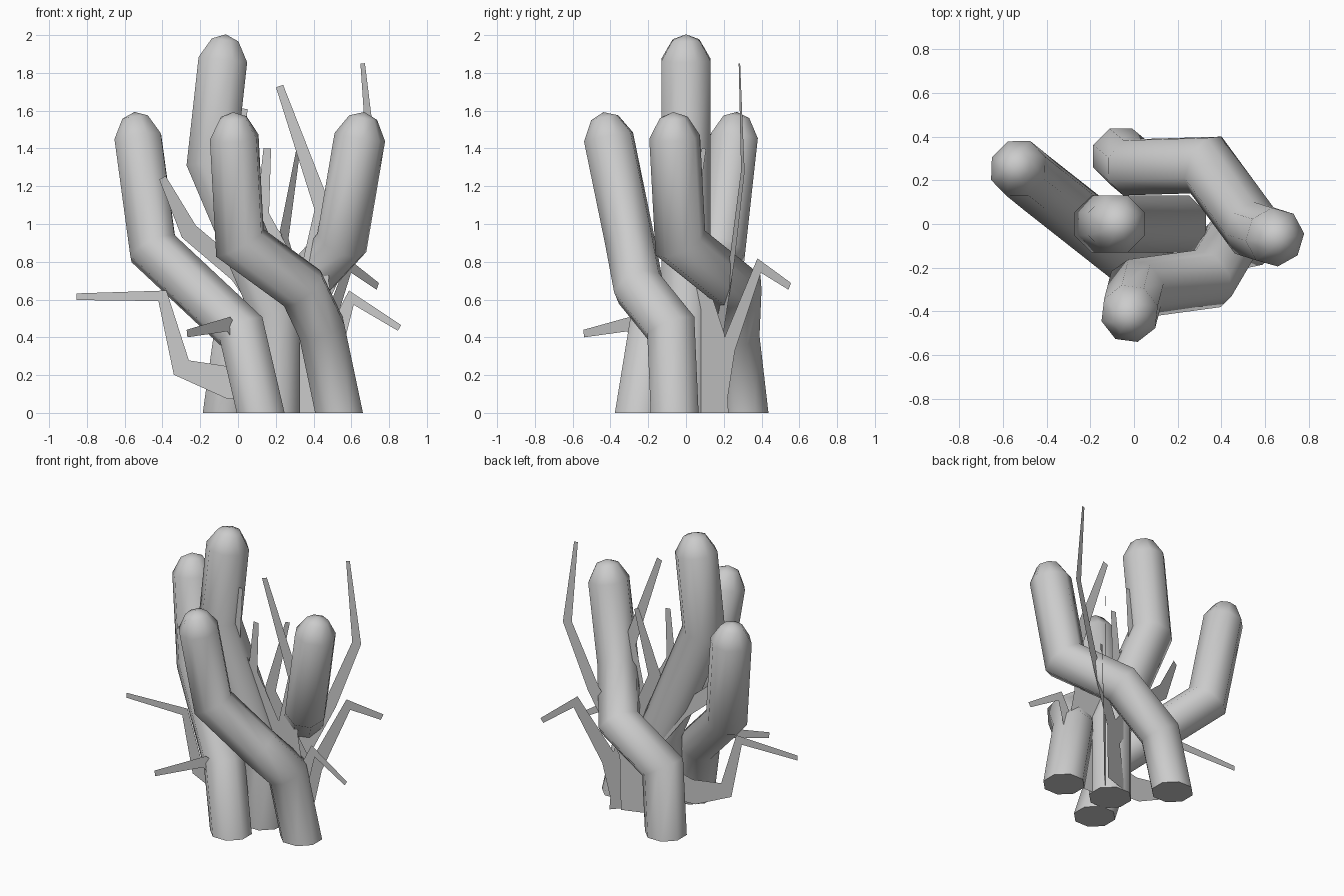
import bpy, bmesh, math
from mathutils import Vector

if "Cube" in bpy.data.objects:
    bpy.data.objects.remove(bpy.data.objects["Cube"])


def finish(name, bm, angle=None):
    me = bpy.data.meshes.new(name)
    bm.to_mesh(me)
    bm.free()
    ob = bpy.data.objects.new(name, me)
    bpy.context.collection.objects.link(ob)
    if angle:
        bpy.ops.object.select_all(action='DESELECT')
        ob.select_set(True)
        bpy.context.view_layer.objects.active = ob
        bpy.ops.object.shade_smooth_by_angle(angle=math.radians(angle))
    return ob


def tube(name, pts, r=0.137, sides=8):
    """Eight-sided bent tube with mitred elbows, flat foot and domed tip."""
    pts = [Vector(p) for p in pts]
    bm = bmesh.new()
    dirs = [(b - a).normalized() for a, b in zip(pts, pts[1:])]
    d = dirs[0]
    n = Vector((0, 1, 0))
    # foot ring lies flat on the ground
    start = [Vector((0, 0, 0)) + r * Vector((math.cos(t), math.sin(t), 0))
             for t in [math.tau * (i + .5) / sides for i in range(sides)]]
    ring = [pts[0] + o for o in start]
    rings = [[bm.verts.new(c) for c in ring]]
    for i in range(1, len(pts)):
        d = dirs[i - 1]
        m = d if i == len(pts) - 1 else (d + dirs[i]).normalized()
        # slide the previous ring along the segment onto the mitre plane
        ring = [c + d * ((pts[i] - c).dot(m) / d.dot(m)) for c in ring]
        rings.append([bm.verts.new(c) for c in ring])
    end = pts[-1]
    rings.append([bm.verts.new(end + (c - end) * 0.55 + d * 0.105) for c in ring])
    for a, b in zip(rings, rings[1:]):
        for i in range(sides):
            j = (i + 1) % sides
            bm.faces.new((a[i], a[j], b[j], b[i]))
    tip = bm.verts.new(end + d * 0.135)
    for i in range(sides):
        bm.faces.new((rings[-1][i], rings[-1][(i + 1) % sides], tip))
    bm.faces.new(rings[0][::-1])
    bmesh.ops.recalc_face_normals(bm, faces=bm.faces)
    return finish(name, bm, 60)


def sheet(name, slope, offset, twigs):
    """Vertical flat sheet of twigs; each twig point is (x, z, width)."""
    k = math.hypot(1, slope)
    bm = bmesh.new()
    for tw in twigs:
        p = [Vector((x * k, z)) for x, z, w in tw]
        rows = []
        for i, (x, z, w) in enumerate(tw):
            t = Vector((0, 0))
            if i:
                t += (p[i] - p[i - 1]).normalized()
            if i < len(p) - 1:
                t += (p[i + 1] - p[i]).normalized()
            t.normalize()
            if z == 0:
                t = Vector((0, 1))
            o = Vector((-t.y, t.x)) * w / 2
            row = []
            for q in (p[i] + o, p[i] - o):
                xx = q.x / k
                row.append(bm.verts.new((xx, slope * xx + offset, max(q.y, 0))))
            rows.append(row)
        for a, b in zip(rows, rows[1:]):
            bm.faces.new((a[0], a[1], b[1], b[0]))
    return finish(name, bm)


# thick coral arms
tube("front_arm", [(.535, -.06, 0), (.44, -.08, .45), (.34, -.25, .66),
                   (.01, -.295, .90), (-.02, -.41, 1.46)])
tube("left_arm", [(.12, -.25, 0), (.02, -.18, .43), (-.45, .19, .87), (-.53, .255, 1.46)])
tube("right_arm", [(-.06, .31, 0), (.0, .26, .43), (.33, .27, .66),
                   (.55, -.03, .90), (.645, -.06, 1.46)])
tube("tall_arm", [(.2, 0, 0), (.2, 0, .53), (-.14, 0, 1.33), (-.08, 0, 1.87)], r=.14)

# flat twig sheet across the width
sheet("wide_twigs", 0, -.02, [
    [(.42, 0, .46), (.42, .3, .26), (.40, .7, .16), (.45, 1.08, .09), (.22, 1.73, .04)],
    [(.40, .2, .3), (-.05, .16, .17), (-.30, .24, .11), (-.40, .62, .07), (-.855, .615, .035)],
    [(.46, .25, .14), (.60, .61, .08), (.855, .45, .035)],
    [(.40, .5, .12), (.13, 1.05, .07), (.155, 1.4, .04)],
    [(.2, .92, .08), (.0, 1.2, .06), (.035, 1.61, .03)],
])
# flat twig sheet on the diagonal
sheet("diagonal_twigs", 1.08, -.25, [
    [(.365, 0, .22), (.36, .4, .18), (.24, .92, .08), (.32, 1.4, .03)],
    [(.39, .1, .14), (.44, .35, .10), (.59, .78, .08), (.74, .67, .04)],
    [(.34, .2, .14), (.1, .28, .10), (-.05, .47, .08), (-.27, .42, .04)],
])
# flat twig sheet at a shallow angle
sheet("shallow_twigs", .33, .065, [
    [(.28, 0, .2), (.32, .4, .14), (.55, .83, .08), (.715, 1.28, .06), (.66, 1.85, .025)],
    [(.3, .35, .14), (0, .74, .10), (-.26, .96, .10), (-.40, 1.245, .04)],
])
